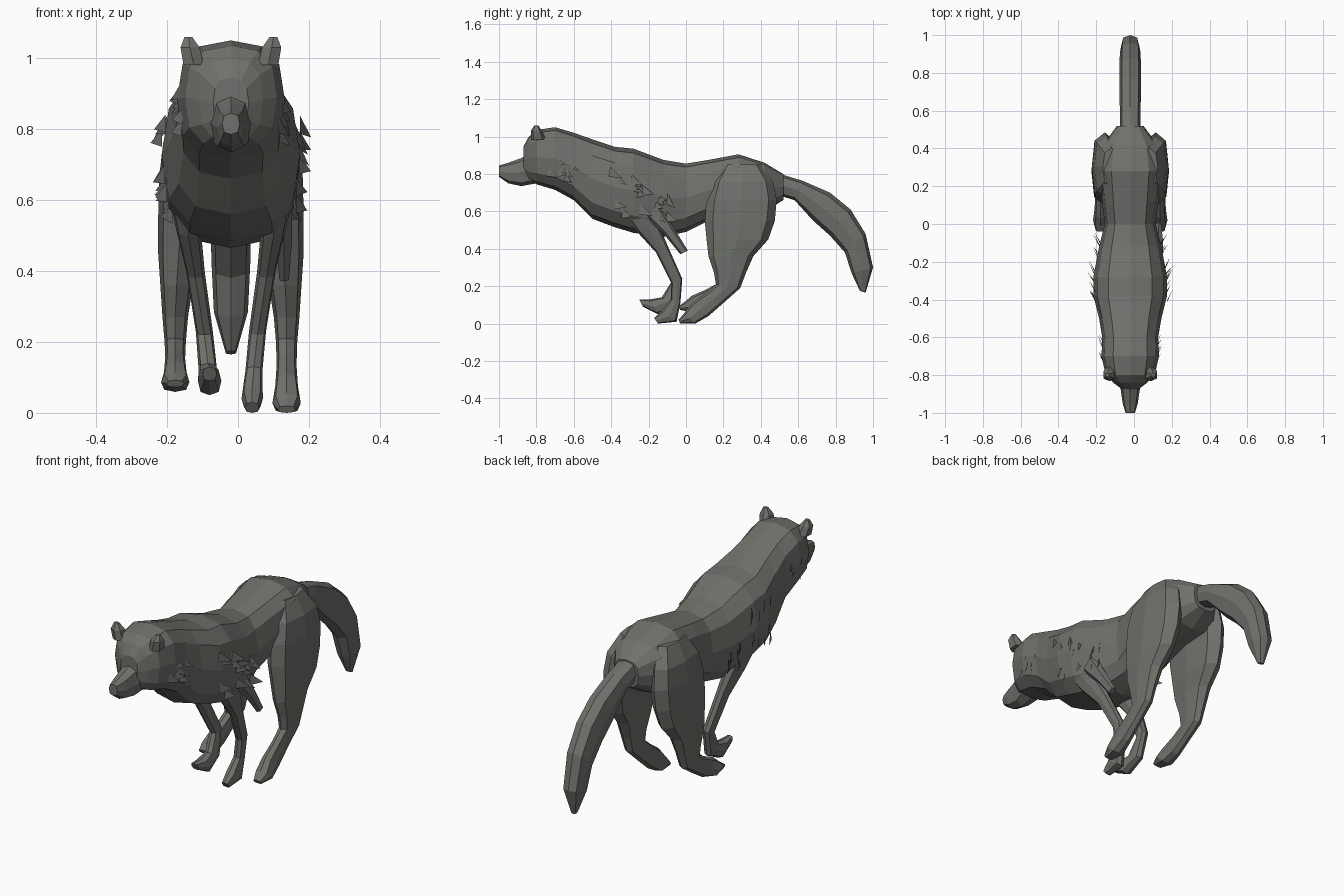
import bpy, bmesh, math, random
from mathutils import Vector

random.seed(4)
CX = -0.02  # the body's middle line

fur = bpy.data.materials.new("grey fur")
fur.diffuse_color = (0.16, 0.165, 0.145, 1)


def finish(name, bm):
    bmesh.ops.recalc_face_normals(bm, faces=bm.faces)
    me = bpy.data.meshes.new(name)
    bm.to_mesh(me)
    bm.free()
    me.materials.append(fur)
    ob = bpy.data.objects.new(name, me)
    bpy.context.collection.objects.link(ob)
    return ob


def loft(name, rings, n=10, power=0.75):
    """Skin through rings (y1, z1, y2, z2, half width, x): two opposite edge points in side view."""
    bm = bmesh.new()
    loops = []
    for y1, z1, y2, z2, hx, x in rings:
        a, b = Vector((x, y1, z1)), Vector((x, y2, z2))
        mid, half = (a + b) / 2, (a - b) / 2
        loop = []
        for i in range(n):
            t = 2 * math.pi * i / n
            c, s = math.cos(t), math.sin(t)
            c = math.copysign(abs(c) ** power, c)
            s = math.copysign(abs(s) ** power, s)
            loop.append(bm.verts.new(mid + half * c + Vector((hx * s, 0, 0))))
        loops.append(loop)
    for p, q in zip(loops, loops[1:]):
        for i in range(n):
            bm.faces.new((p[i], p[(i + 1) % n], q[(i + 1) % n], q[i]))
    bm.faces.new(loops[0])
    bm.faces.new(loops[-1])
    return finish(name, bm)


def upright(rows):
    return [(y, zt, y, zb, hw, CX) for y, zt, zb, hw in rows]


# Head, neck and trunk: y, top, bottom, half width
trunk = [(-0.87, 0.945, 0.80, 0.05), (-0.84, 1.00, 0.765, 0.09), (-0.80, 1.035, 0.745, 0.13),
         (-0.70, 1.05, 0.715, 0.152), (-0.60, 1.02, 0.66, 0.148), (-0.50, 0.985, 0.56, 0.165),
         (-0.38, 0.945, 0.515, 0.195), (-0.28, 0.935, 0.485, 0.195), (-0.12, 0.875, 0.465, 0.165),
         (0.0, 0.855, 0.49, 0.135), (0.12, 0.875, 0.55, 0.15), (0.28, 0.905, 0.58, 0.168),
         (0.42, 0.86, 0.60, 0.145), (0.52, 0.80, 0.66, 0.07)]
loft("body", upright(trunk), 12)

# Muzzle
loft("muzzle", upright([(-0.80, 0.93, 0.75, 0.07), (-0.88, 0.885, 0.735, 0.05),
                        (-0.95, 0.86, 0.75, 0.04), (-1.0, 0.845, 0.785, 0.025)]), 8)

# Drooping tail
tail = [(0.47, 0.81, 0.45, 0.70, 0.055), (0.62, 0.765, 0.58, 0.66, 0.055),
        (0.77, 0.70, 0.68, 0.55, 0.057), (0.88, 0.61, 0.77, 0.47, 0.057),
        (0.96, 0.48, 0.85, 0.38, 0.055), (1.0, 0.30, 0.885, 0.27, 0.048),
        (0.96, 0.165, 0.93, 0.175, 0.015)]
loft("tail", [r + (CX,) for r in tail], 8)

# Hind legs: z, front edge, back edge, half width, distance from the middle
thigh = [(0.85, 0.20, 0.40, 0.045, 0.10), (0.76, 0.14, 0.465, 0.066, 0.125),
         (0.66, 0.11, 0.485, 0.068, 0.135), (0.55, 0.10, 0.475, 0.065, 0.14),
         (0.45, 0.11, 0.44, 0.058, 0.147), (0.36, 0.12, 0.36, 0.046, 0.153),
         (0.27, 0.15, 0.32, 0.036, 0.157)]
# Hock and foot: upper edge, lower edge, half width
foot = [(0.16, 0.21, 0.29, 0.19, 0.03), (0.10, 0.16, 0.20, 0.11, 0.028),
        (0.03, 0.11, 0.12, 0.04, 0.032), (-0.01, 0.055, 0.05, 0.0, 0.04),
        (-0.04, 0.02, -0.03, 0.0, 0.025)]
for side, s, lift in (("left", -1, 0.08), ("right", 1, 0.0)):
    rows = [(yf, z, yb, z, hx, CX + s * d) for z, yf, yb, hx, d in thigh]
    for y1, z1, y2, z2, hx in foot:
        up = lift * (1 - min(z1, 0.21) / 0.21)
        rows.append((y1, z1 + up, y2, z2 + up, hx, CX + s * 0.157))
    loft(side + "_hind_leg", rows, 8)

# Front legs swept backwards under the chest: edges, half width, distance from the middle
upper = [(-0.36, 0.62, -0.16, 0.64, 0.05, 0.13), (-0.27, 0.50, -0.15, 0.54, 0.035, 0.12),
         (-0.16, 0.38, -0.10, 0.42, 0.026, 0.10), (-0.08, 0.22, -0.02, 0.24, 0.024, 0.075)]
paws = {"left": [(-0.13, 0.14, -0.05, 0.10, 0.026, 0.065), (-0.19, 0.13, -0.15, 0.05, 0.033, 0.06),
                 (-0.25, 0.13, -0.23, 0.09, 0.02, 0.06)],
        "right": [(-0.08, 0.13, -0.03, 0.11, 0.024, 0.065), (-0.13, 0.07, -0.05, 0.01, 0.03, 0.06),
                  (-0.17, 0.03, -0.15, 0.0, 0.02, 0.06)]}
for side, s in (("left", -1), ("right", 1)):
    loft(side + "_front_leg", [r[:5] + (CX + s * r[5],) for r in upper + paws[side]], 8)

# Fur trailing from the right elbow
loft("elbow_fur", [(-0.22, 0.57, -0.14, 0.64, 0.03, 0.125), (-0.12, 0.48, -0.07, 0.52, 0.025, 0.13),
                   (-0.03, 0.37, 0.01, 0.39, 0.015, 0.13)], 6)

# Small rounded ears
for side, s in (("left", -1), ("right", 1)):
    x = CX + s * 0.105
    loft(side + "_ear", [(-0.83, 0.98, -0.75, 0.985, 0.032, x),
                         (-0.83, 1.03, -0.77, 1.03, 0.03, x + s * 0.01),
                         (-0.81, 1.06, -0.79, 1.06, 0.012, x + s * 0.015)], 6)


# Ragged fur tufts on cheeks, shoulders and flanks
def tufts(name, count, ylo, yhi, zlo, zhi, halfwidth, size):
    bm = bmesh.new()
    for s in (-1, 1):
        for _ in range(count):
            p = Vector((CX + s * halfwidth * random.uniform(0.92, 1.0),
                        random.uniform(ylo, yhi), random.uniform(zlo, zhi)))
            tip = p + Vector((s * size * 0.5, size * random.uniform(0.5, 1.0),
                              -size * random.uniform(0.1, 0.8)))
            bm.faces.new([bm.verts.new(v) for v in
                          (p + Vector((0, 0, size * 0.4)), p - Vector((0, 0.01, size * 0.4)), tip)])
    finish(name, bm)


tufts("cheek_tufts", 7, -0.74, -0.62, 0.78, 0.92, 0.145, 0.06)
tufts("shoulder_tufts", 10, -0.42, -0.22, 0.58, 0.82, 0.195, 0.065)
tufts("flank_tufts", 6, -0.20, -0.08, 0.56, 0.70, 0.165, 0.07)
